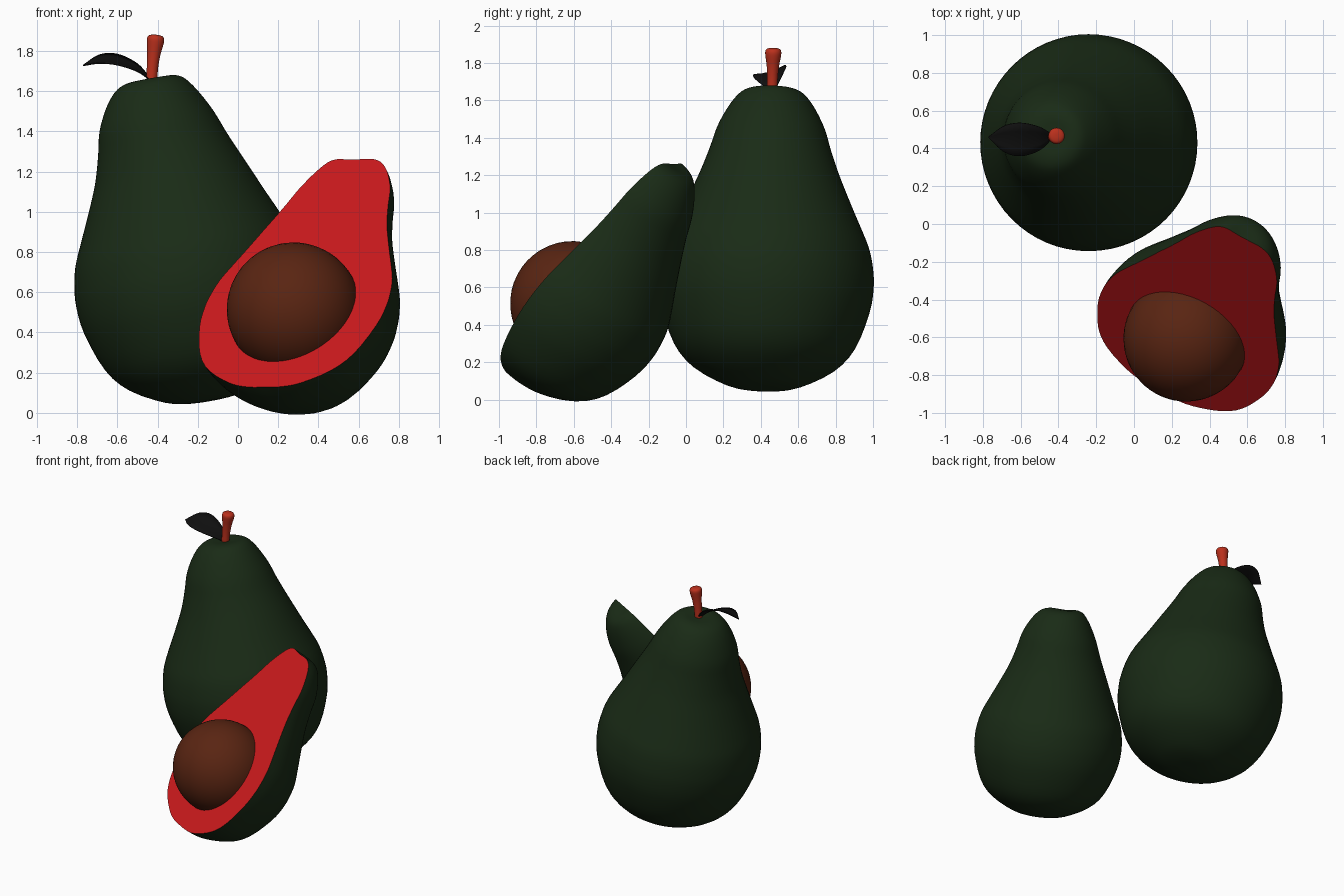
import bpy, bmesh, math
from mathutils import Vector, Matrix

if "Cube" in bpy.data.objects:
    bpy.data.objects.remove(bpy.data.objects["Cube"])


def material(name, rgb):
    m = bpy.data.materials.new(name)
    m.diffuse_color = (*rgb, 1)
    m.use_nodes = True
    m.node_tree.nodes["Principled BSDF"].inputs["Base Color"].default_value = m.diffuse_color
    return m


SKIN = material("skin", (0.010, 0.024, 0.008))
FLESH = material("flesh", (0.60, 0.010, 0.012))
SEED = material("seed", (0.10, 0.018, 0.006))
STEM = material("stem", (0.50, 0.030, 0.012))
LEAF = material("leaf", (0.005, 0.005, 0.005))


def finish(name, bm, mats, matrix=Matrix()):
    bmesh.ops.recalc_face_normals(bm, faces=bm.faces)
    me = bpy.data.meshes.new(name)
    bm.to_mesh(me)
    bm.free()
    ob = bpy.data.objects.new(name, me)
    ob.matrix_world = matrix
    for m in mats:
        me.materials.append(m)
    bpy.context.collection.objects.link(ob)
    bpy.ops.object.select_all(action='DESELECT')
    ob.select_set(True)
    bpy.context.view_layer.objects.active = ob
    bpy.ops.object.shade_smooth_by_angle(angle=math.radians(40))
    return ob


def frame(origin, z, y, scale=1.0):
    """Placement whose local z follows z and local y is close to y."""
    z = Vector(z).normalized()
    x = Vector(y).cross(z).normalized()
    y = z.cross(x)
    rot = Matrix((x, y, z)).transposed().to_4x4()
    return Matrix.Translation(origin) @ rot @ Matrix.Scale(scale, 4)


def smooth_points(pts, n):
    """Catmull-Rom curve through the points."""
    p = [Vector(q) for q in pts]
    p = [2 * p[0] - p[1]] + p + [2 * p[-1] - p[-2]]
    out = []
    for a, b, c, d in zip(p, p[1:], p[2:], p[3:]):
        for i in range(n):
            t = i / n
            out.append(0.5 * (2 * b + (c - a) * t + (2 * a - 5 * b + 4 * c - d) * t ** 2
                              + (3 * b - a - 3 * c + d) * t ** 3))
    return out + [p[-2]]


def lathe(profile, segs, half=False, n=3):
    """Spin (height, radius, sideways shift) points; half makes the -y side with a flat cut."""
    bm = bmesh.new()
    count = segs // 2 + 1 if half else segs
    rings = []
    for s, r, off in smooth_points(profile, n):
        r = max(r, 0)
        angles = [math.pi + 2 * math.pi * i / segs for i in range(count)]
        rings.append([bm.verts.new((off + r * math.cos(a), r * math.sin(a), s)) for a in angles])
    for lo, hi in zip(rings, rings[1:]):
        for i in range(count - 1 if half else count):
            j = (i + 1) % count
            bm.faces.new((lo[i], lo[j], hi[j], hi[i]))
    bmesh.ops.remove_doubles(bm, verts=bm.verts, dist=1e-4)
    if half:
        rim = [e for e in bm.edges if e.is_boundary]
        for f in bmesh.ops.holes_fill(bm, edges=rim, sides=0)["faces"]:
            f.material_index = 1
    return bm


# Pear-shaped fruit with a slightly bent neck
fruit = [(-.568, 0, 0), (-.566, .10, 0), (-.54, .22, 0), (-.45, .385, 0), (-.33, .487, 0),
         (-.137, .557, 0), (0, .574, 0), (.1, .567, 0), (.2, .545, 0), (.3, .503, 0),
         (.41, .453, 0), (.56, .388, 0), (.65, .353, -.005), (.74, .322, -.012),
         (.846, .289, -.02), (.945, .24, -.022), (1.01, .195, -.02), (1.045, .155, -.015),
         (1.06, .105, -.008), (1.058, .05, 0), (1.055, 0, 0)]

# Whole fruit
finish("whole_fruit", lathe(fruit, 64), [SKIN],
       frame((-.238, .43, .62), (-.176, .03, 1), (0, 1, 0)))

# Cut half, its flat face turned to the front and up
cut_normal = (-.377, -.671, .638)
finish("cut_half", lathe(fruit, 64, half=True), [SKIN, FLESH],
       frame((.284, -.598, .524), (.301, .556, .774), cut_normal, .9))

# Seed, half sunk in the flesh
bm = bmesh.new()
bmesh.ops.create_uvsphere(bm, u_segments=48, v_segments=24, radius=.333)
finish("seed", bm, [SEED], frame((.277, -.607, .515), (.301, .556, .774), cut_normal))

# Stem, wider toward its rounded end
stem = [(0, 0, 0), (0, .025, 0), (.08, .028, -.003), (.15, .033, -.002), (.20, .041, 0),
        (.225, .043, 0), (.24, .036, 0), (.246, .018, 0), (.247, 0, 0)]
finish("stem", lathe(stem, 24), [STEM], frame((-.43, .46, 1.635), (.09, .03, 1), (0, 1, 0)))

# Leaf: centre line points with half width, arched and rolled toward the front
spine = smooth_points([(-.435, .465, 1.655, .012), (-.50, .452, 1.708, .062),
                       (-.60, .447, 1.745, .088), (-.69, .450, 1.750, .068),
                       (-.77, .460, 1.728, .002)], 5)
bm = bmesh.new()
rows = []
for x, y, z, w in spine:
    rows.append([bm.verts.new((x, y + w * v, z + w * (.30 * v + .14 * v * v)))
                 for v in (-1, -.5, 0, .5, 1)])
for a, b in zip(rows, rows[1:]):
    for i in range(4):
        bm.faces.new((a[i], a[i + 1], b[i + 1], b[i]))
leaf = finish("leaf", bm, [LEAF])
mod = leaf.modifiers.new("thickness", 'SOLIDIFY')
mod.thickness = .006
mod.offset = 0
